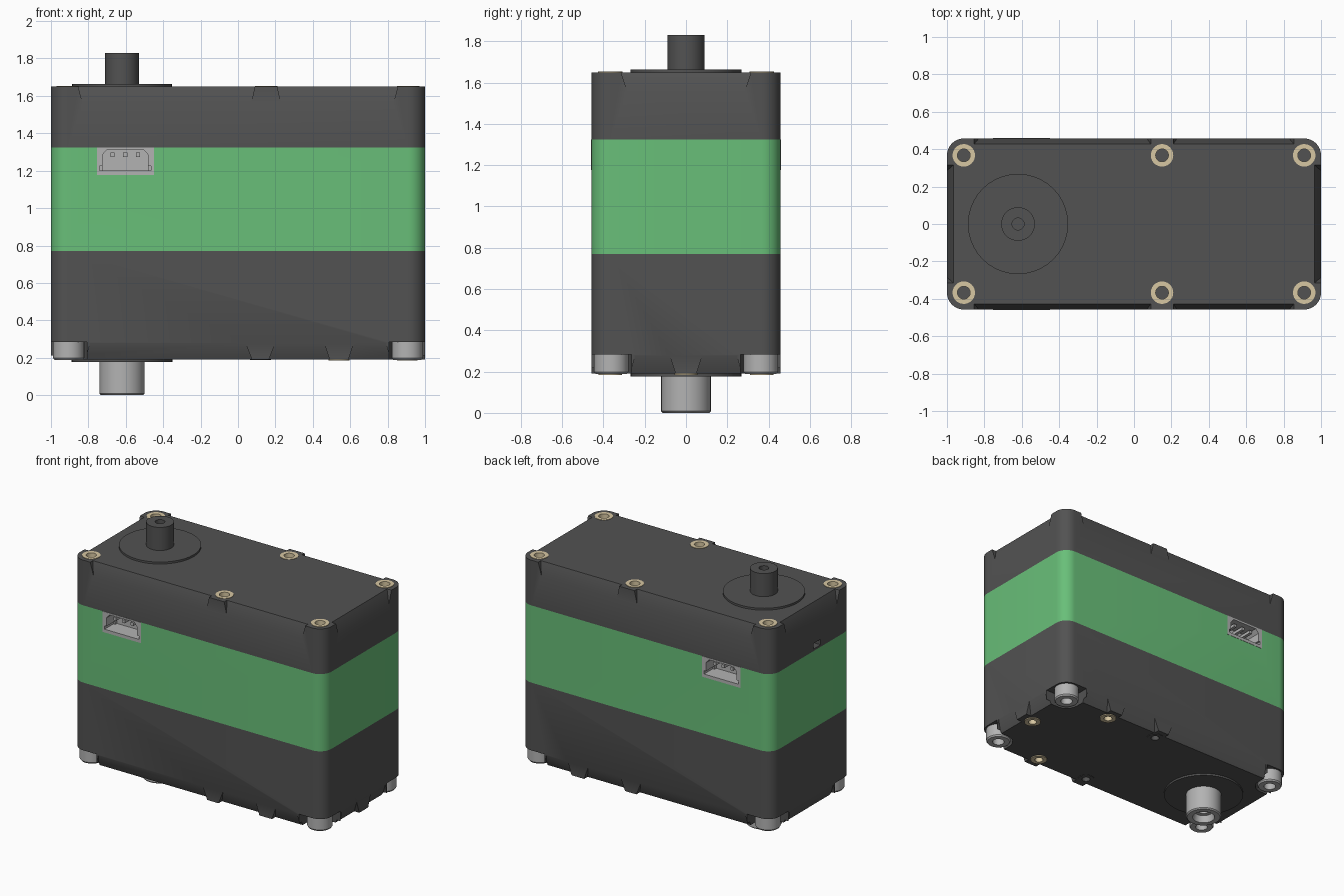
import bpy, bmesh
from math import pi, sin, cos

if "Cube" in bpy.data.objects:
    bpy.data.objects.remove(bpy.data.objects["Cube"])

def material(name, rgb):
    m = bpy.data.materials.new(name)
    m.diffuse_color = (*rgb, 1)
    m.use_nodes = True
    m.node_tree.nodes["Principled BSDF"].inputs["Base Color"].default_value = m.diffuse_color
    return m

DARK = material("dark_plastic", (0.085, 0.085, 0.085))
GREEN = material("green_plastic", (0.14, 0.52, 0.19))
BRASS = material("brass", (0.68, 0.57, 0.36))
STEEL = material("steel", (0.45, 0.45, 0.45))

def finish(name, bm, mat=None):
    bmesh.ops.remove_doubles(bm, verts=bm.verts, dist=1e-5)
    bmesh.ops.recalc_face_normals(bm, faces=bm.faces)
    me = bpy.data.meshes.new(name)
    bm.to_mesh(me)
    bm.free()
    ob = bpy.data.objects.new(name, me)
    bpy.context.collection.objects.link(ob)
    if mat:
        me.materials.append(mat)
    return ob

def hull(name, pts, mat=None):
    bm = bmesh.new()
    for p in pts:
        bm.verts.new(p)
    r = bmesh.ops.convex_hull(bm, input=bm.verts)
    bmesh.ops.delete(bm, geom=[v for v in r["geom_interior"] if v.is_valid], context="VERTS")
    bmesh.ops.dissolve_limit(bm, angle_limit=0.001, verts=bm.verts, edges=bm.edges)
    return finish(name, bm, mat)

def box(name, x, y, z, mat=None):
    return hull(name, [(a, b, c) for a in x for b in y for c in z], mat)

def lathe(name, profile, x, y, mat=None, closed=False, n=40):
    """Revolve (radius, z) points around a vertical axis at x, y."""
    bm = bmesh.new()
    rings = [[bm.verts.new((x + r * cos(2*pi*i/n), y + r * sin(2*pi*i/n), z)) for i in range(n)]
             for r, z in profile]
    pairs = list(zip(rings, rings[1:])) + ([(rings[-1], rings[0])] if closed else [])
    for a, b in pairs:
        for i in range(n):
            j = (i + 1) % n
            bm.faces.new((a[i], a[j], b[j], b[i]))
    return finish(name, bm, mat)

def cylinder(name, r, z0, z1, x, y, mat=None):
    return lathe(name, [(0, z0), (r, z0), (r, z1), (0, z1)], x, y, mat)

def cut(ob, cutters):
    bpy.context.view_layer.objects.active = ob
    for c in cutters:
        m = ob.modifiers.new("cut", "BOOLEAN")
        m.operation, m.solver, m.object = "DIFFERENCE", "EXACT", c
        bpy.ops.object.modifier_apply(modifier=m.name)
        bpy.data.objects.remove(c)

HX, HY, R = 1.0, 0.457, 0.09

def case(name, z0, z1, mat):
    pts = []
    for sx in (-1, 1):
        for sy in (-1, 1):
            for i in range(11):
                a = pi / 2 * i / 10
                px, py = sx * (HX - R + R * cos(a)), sy * (HY - R + R * sin(a))
                pts += [(px, py, z0), (px, py, z1)]
    return hull(name, pts, mat)

def wedge(side, inner, outer, zi, zo, depth):
    """Edge chamfer cutter; inner/outer are its spans where it leaves the wall / at the rim."""
    axis, s = side
    wall = (HX if axis == "x" else HY)
    k = 1.2                                     # run slightly past the rim
    ze = zi + (zo - zi) * k
    pts = []
    for e in (0, 1):
        far = inner[e] + (outer[e] - inner[e]) * k
        pts += [(inner[e], wall, zi), (far, wall - depth * k, ze),
                (inner[e], wall + 0.1, zi), (far, wall + 0.1, ze)]
    return hull("wedge", [(s*d, t, z) if axis == "x" else (t, s*d, z) for t, d, z in pts])

SX, SY = -0.62, 0.0                             # output axis
TOP, BOT = 1.65, 0.19
top_holes = [(x, y) for x in (-0.91, 0.15, 0.91) for y in (-0.367, 0.367)]
brass_bottom = [(0.54, 0.367), (0.54, -0.367), (0.905, 0)]
plain_bottom = [(0.12, 0.367), (0.12, -0.367)]
corners = [(x, y) for x in (-0.905, 0.905) for y in (-0.362, 0.362)]

# Three stacked housing sections
upper = case("upper_case", 1.325, TOP, DARK)
middle = case("middle_case", 0.77, 1.325, GREEN)
lower = case("lower_case", BOT, 0.77, DARK)

# Upper case: rim chamfers between the bosses, screw holes, small side slot
cs = []
for s in (-1, 1):
    cs.append(wedge(("y", s), (-0.83, 0.07), (-0.855, 0.09), 1.56, TOP, 0.03))
    cs.append(wedge(("y", s), (0.23, 0.83), (0.21, 0.855), 1.56, TOP, 0.03))
    cs.append(wedge(("x", s), (-0.285, 0.285), (-0.315, 0.315), 1.56, TOP, 0.035))
cs += [cylinder("hole", 0.058, 1.5, 1.7, x, y) for x, y in top_holes]
cs.append(box("slot", (-1.1, -0.95), (-0.1, -0.02), (1.34, 1.38)))
cut(upper, cs)

# Lower case: rim chamfers, corner pockets for the screw heads, holes
cs = []
for s in (-1, 1):
    for a, b in (((-0.79, 0.04), (-0.815, 0.075)), ((0.2, 0.46), (0.165, 0.49)),
                 ((0.62, 0.79), (0.59, 0.815))):
        cs.append(wedge(("y", s), a, b, 0.278, BOT, 0.04))
    a, b = (0.08, 0.245), (0.05, 0.27)
    if s < 0:
        a, b = (-0.245, -0.08), (-0.27, -0.05)
    cs.append(wedge(("x", 1), a, b, 0.278, BOT, 0.04))
cs.append(wedge(("x", -1), (-0.245, 0.245), (-0.27, 0.27), 0.278, BOT, 0.04))
for x, y in corners:
    sx, sy = (1 if x > 0 else -1), (1 if y > 0 else -1)
    flat = [(x + 0.098*cos(2*pi*i/32), y + 0.098*sin(2*pi*i/32)) for i in range(32)]
    flat += [(sx*1.1, sy*0.55), (sx*1.1, y - sy*0.098), (x - sx*0.098, sy*0.55)]
    cs.append(hull("pocket", [(u, v, z) for u, v in flat for z in (0.1, 0.283)]))
cs += [cylinder("hole", 0.05, 0.1, 0.26, x, y) for x, y in brass_bottom]
cs += [cylinder("hole", 0.028, 0.1, 0.26, x, y) for x, y in plain_bottom]
cut(lower, cs)

# Brass inserts
def tube(name, r, ri, z0, z1, x, y, mat):
    return lathe(name, [(r, z0), (r, z1), (ri, z1), (ri, z0)], x, y, mat, True)

for x, y in top_holes:
    tube("top_insert", 0.06, 0.034, 1.52, 1.653, x, y, BRASS)
for x, y in brass_bottom:
    tube("bottom_insert", 0.056, 0.028, 0.184, 0.25, x, y, BRASS)
for x, y in plain_bottom:
    tube("bottom_hole_rim", 0.056, 0.028, 0.187, 0.2, x, y, DARK)

# Socket-head screws in the corner pockets
for x, y in corners:
    lathe("corner_screw", [(0, 0.285), (0.083, 0.285), (0.083, 0.198), (0.076, 0.188),
                           (0.04, 0.188), (0.04, 0.24), (0, 0.24)], x, y, STEEL)

# Output shaft and flange on the top
cylinder("top_flange", 0.268, 1.64, 1.664, SX, SY, DARK)
lathe("top_shaft", [(0, 1.65), (0.09, 1.65), (0.09, 1.83), (0.032, 1.83), (0.032, 1.76),
                    (0, 1.76)], SX, SY, DARK)

# Idler shaft and flange underneath
cylinder("bottom_flange", 0.27, 0.176, 0.2, SX, SY, DARK)
lathe("bottom_shaft", [(0, 0.19), (0.12, 0.19), (0.12, 0.008), (0.112, 0), (0.075, 0),
                       (0.065, 0.05), (0.035, 0.05), (0.035, 0.12), (0, 0.12)], SX, SY, STEEL)

# Cable sockets on front and back
for s, label in ((-1, "front"), (1, "back")):
    def ys(a, b):
        return (s * a, s * b)
    x, z = (-0.755, -0.45), (1.177, 1.3249)
    cut(middle, [box("recess", x, ys(0.3, 0.6), (1.177, 1.4))])
    shell = box(label + "_socket", x, ys(0.3, 0.459), z, STEEL)
    outline = [(-0.725, 1.2), (-0.48, 1.2), (-0.48, 1.285), (-0.505, 1.313),
               (-0.7, 1.313), (-0.725, 1.285)]
    cut(shell, [hull("cavity", [(a, y, b) for a, b in outline for y in ys(0.34, 0.6)]),
                box("lugs", (-0.74, -0.465), ys(0.36, 0.6), (1.2, 1.225))])
    for px in (-0.672, -0.603, -0.534):
        box(label + "_socket_pin", (px - 0.011, px + 0.011), ys(0.33, 0.44),
            (1.274, 1.296), STEEL)

# Smooth round walls, keep crisp edges
bpy.ops.object.select_all(action="DESELECT")
for ob in bpy.context.collection.objects:
    ob.select_set(True)
bpy.context.view_layer.objects.active = upper
bpy.ops.object.shade_smooth_by_angle(angle=0.5)
